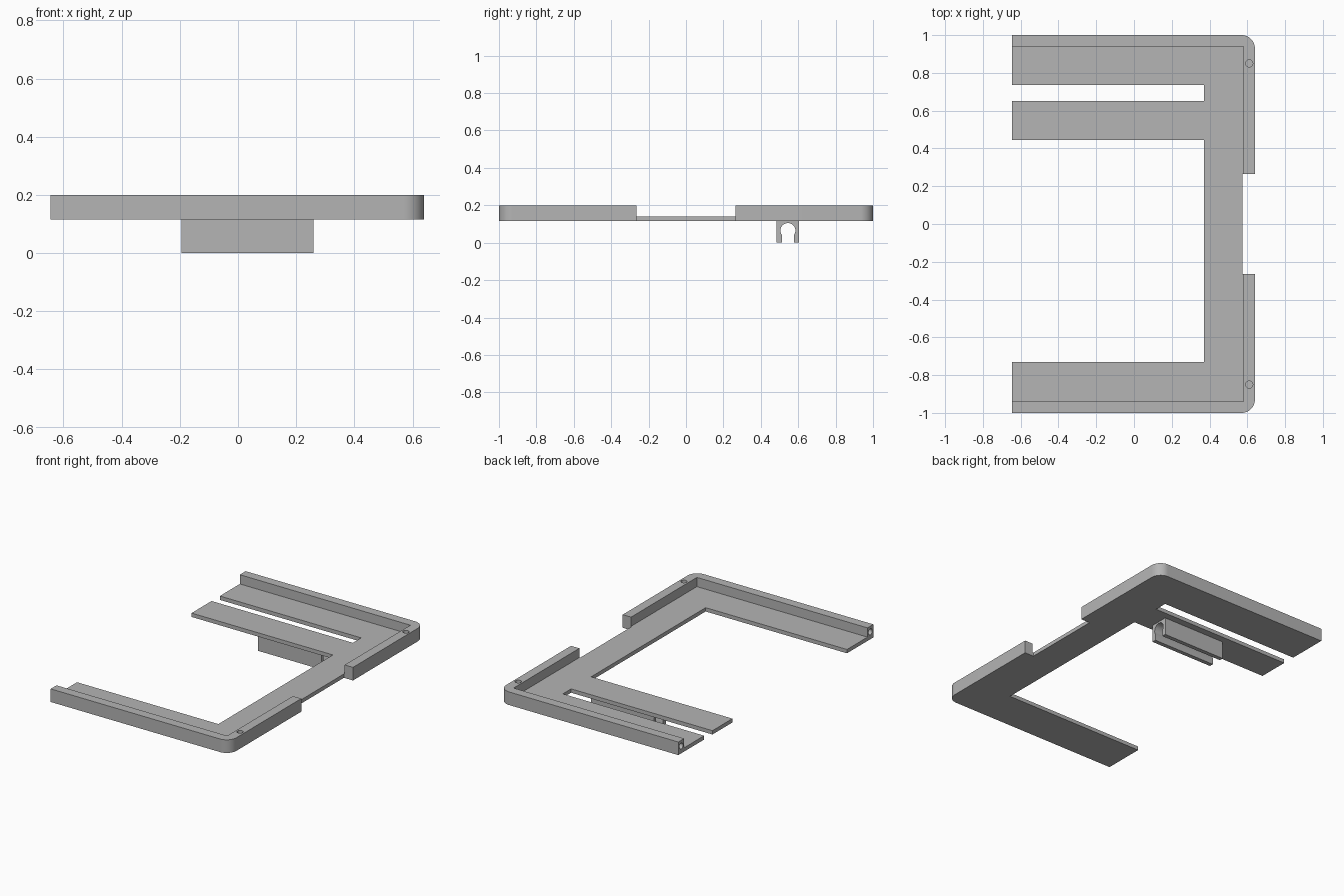
import bpy, bmesh
from math import sin, cos, pi, radians
from mathutils import Vector

if "Cube" in bpy.data.objects:
    bpy.data.objects.remove(bpy.data.objects["Cube"])

grey = bpy.data.materials.new("plain grey")
grey.use_nodes = True
colour = (0.46, 0.46, 0.46, 1)
grey.diffuse_color = colour
grey.node_tree.nodes["Principled BSDF"].inputs["Base Color"].default_value = colour


def prism(name, points, low, high, axis="z"):
    """Extrude a 2D outline along z (points are x, y) or along x (points are y, z)."""
    place = (lambda a, b, h: (a, b, h)) if axis == "z" else (lambda a, b, h: (h, a, b))
    bm = bmesh.new()
    face = bm.faces.new([bm.verts.new(place(a, b, low)) for a, b in points])
    top = bmesh.ops.extrude_face_region(bm, geom=[face])["geom"]
    shift = Vector(place(0, 0, high - low))
    bmesh.ops.translate(bm, vec=shift, verts=[v for v in top if isinstance(v, bmesh.types.BMVert)])
    bmesh.ops.recalc_face_normals(bm, faces=bm.faces)
    mesh = bpy.data.meshes.new(name)
    bm.to_mesh(mesh)
    bm.free()
    mesh.materials.append(grey)
    obj = bpy.data.objects.new(name, mesh)
    bpy.context.collection.objects.link(obj)
    return obj


def arc(cx, cy, r, start, end, steps):
    angles = [radians(start + (end - start) * i / steps) for i in range(steps + 1)]
    return [(cx + r * cos(a), cy + r * sin(a)) for a in angles]


def circle(cx, cy, r):
    return arc(cx, cy, r, 0, 345, 23)


def activate(obj):
    bpy.ops.object.select_all(action="DESELECT")
    obj.select_set(True)
    bpy.context.view_layer.objects.active = obj


def cut(obj, cutter):
    cutter.hide_render = True
    mod = obj.modifiers.new("cut", "BOOLEAN")
    mod.operation, mod.solver, mod.object = "DIFFERENCE", "EXACT", cutter
    activate(obj)
    bpy.ops.object.modifier_apply(modifier=mod.name)
    bpy.data.objects.remove(cutter)


# Main dimensions
left, right, inner, notch_x = -0.645, 0.64, 0.37, 0.575
base, floor, rim = 0.115, 0.14, 0.2
wall, notch_y, r = 0.94, 0.265, 0.07

# Frame outline: one front arm, a notched spine and two rear arms
outline = [(left, -1)] + arc(right - r, r - 1, r, -90, 0, 12)
outline += [(right, -notch_y), (notch_x, -notch_y), (notch_x, notch_y), (right, notch_y)]
outline += arc(right - r, 1 - r, r, 0, 90, 12)
outline += [(left, 1), (left, 0.735), (inner, 0.735), (inner, 0.65), (left, 0.65),
            (left, 0.445), (inner, 0.445), (inner, -0.73), (left, -0.73)]
frame = prism("frame", outline, base, rim)

# Recess that leaves the thin floor and the raised outer walls
half = [(0.58, notch_y), (0.8, notch_y)]
recess = [(-0.8, -wall), (0.58, -wall)] + [(x, -y) for x, y in half]
recess += [(x, y) for x, y in reversed(half)] + [(0.58, wall), (-0.8, wall)]
cut(frame, prism("recess_cutter", recess, floor, 0.3))

# Small holes in the wall tops and wall ends
for side in (-1, 1):
    cut(frame, prism("top_hole_cutter", circle(0.61, side * 0.85, 0.019), 0.15, 0.3))
    cut(frame, prism("end_hole_cutter", circle(side * 0.97, 0.163, 0.019), -0.8, -0.3, "x"))

# Cable clip under the second rear arm, with a keyhole channel
y0, y1, mid = 0.485, 0.605, 0.545
channel = arc(mid, 0.065, 0.04, -35, 215, 24)
slot = channel[0][0] - mid
profile = [(mid + slot, 0), (y1, 0), (y1, base), (y0, base), (y0, 0), (mid - slot, 0)]
clip = prism("cable_clip", profile + channel[::-1], -0.195, 0.26, "x")

for obj in (frame, clip):
    activate(obj)
    bpy.ops.object.shade_smooth_by_angle(angle=radians(30))
